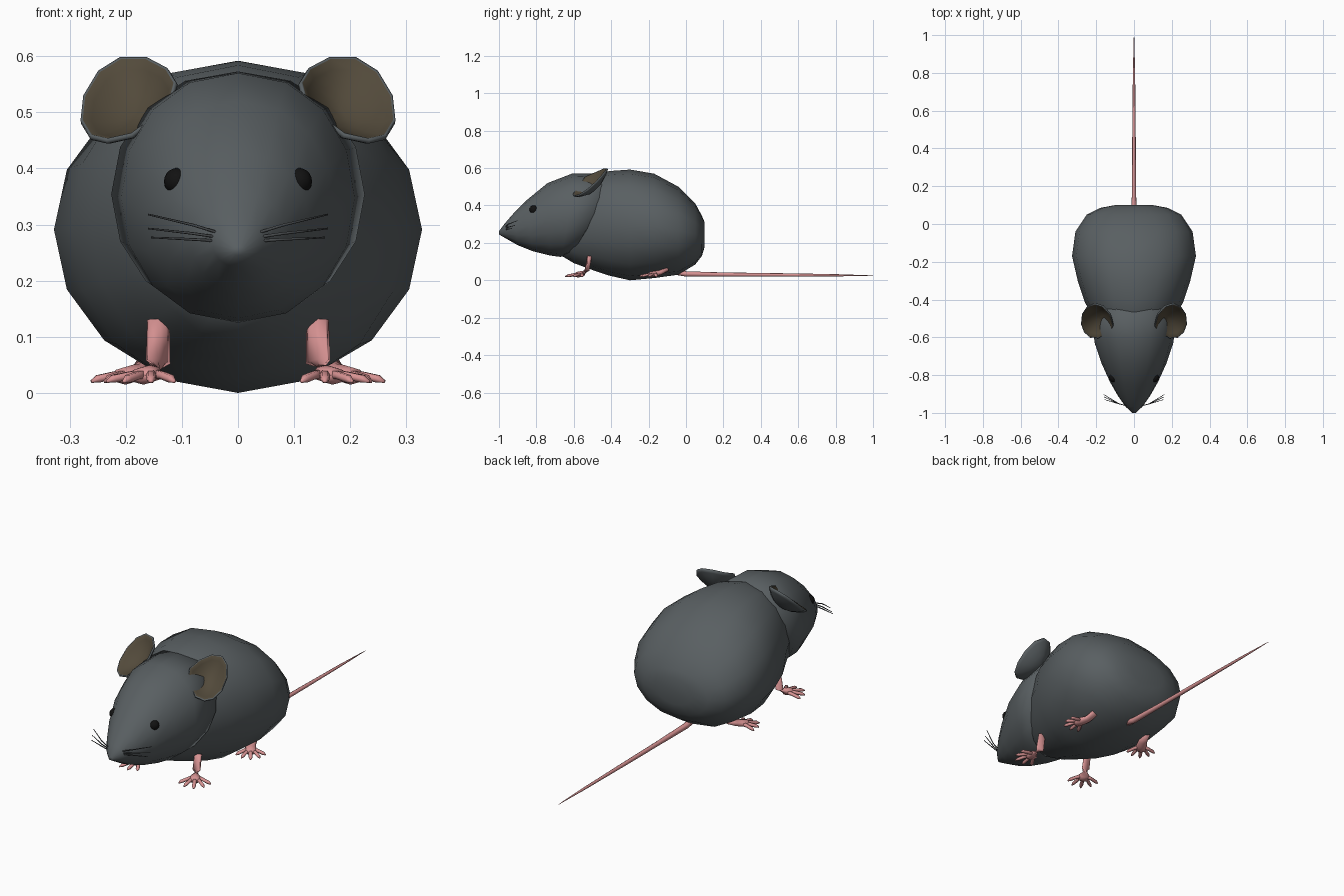
import bpy, bmesh
from math import sin, cos, pi, radians
from mathutils import Vector

if "Cube" in bpy.data.objects:
    bpy.data.objects.remove(bpy.data.objects["Cube"])


def material(name, rgb):
    m = bpy.data.materials.new(name)
    m.diffuse_color = (*rgb, 1)
    m.use_nodes = True
    m.node_tree.nodes["Principled BSDF"].inputs["Base Color"].default_value = m.diffuse_color
    return m


FUR = material("fur", (0.10, 0.115, 0.122))
PINK = material("pink skin", (0.68, 0.29, 0.29))
INNER = material("inner ear", (0.085, 0.068, 0.043))
BLACK = material("black", (0.006, 0.006, 0.006))
DARK = material("whisker", (0.06, 0.066, 0.07))


def skin(bm, rings):
    """Bridge equal-sized rings of points and cap both ends; returns the faces per band."""
    loops = [[bm.verts.new(p) for p in r] for r in rings]
    n = len(loops[0])
    bands = []
    for a, b in zip(loops, loops[1:]):
        bands.append([bm.faces.new((a[i], a[(i + 1) % n], b[(i + 1) % n], b[i])) for i in range(n)])
    bm.faces.new(loops[0])
    bands[-1].append(bm.faces.new(loops[-1]))
    return bands


def finish(name, bm, *mats):
    bmesh.ops.recalc_face_normals(bm, faces=bm.faces)
    for f in bm.faces:
        f.smooth = True
    me = bpy.data.meshes.new(name)
    bm.to_mesh(me)
    bm.free()
    ob = bpy.data.objects.new(name, me)
    bpy.context.collection.objects.link(ob)
    for m in mats:
        me.materials.append(m)
    return ob


def loft(name, sections, sides=16):
    """Sections: top (y, z), bottom (y, z), half width, backward bow of the sides."""
    rings = []
    for (yt, zt), (yb, zb), w, bow in sections:
        ring = []
        for i in range(sides):
            a = 2 * pi * i / sides
            c, s = cos(a), sin(a)
            c = (1 if c > 0 else -1) * abs(c) ** 0.92
            ring.append((w * c, (yt + yb) / 2 + (yt - yb) / 2 * s + bow * abs(c),
                         (zt + zb) / 2 + (zt - zb) / 2 * s))
        rings.append(ring)
    bm = bmesh.new()
    skin(bm, rings)
    return finish(name, bm, FUR)


def tube(bm, path, radii, sides=8, flat=1.0):
    pts = [Vector(p) for p in path]
    rings = []
    for k, (p, r) in enumerate(zip(pts, radii)):
        d = (pts[min(k + 1, len(pts) - 1)] - pts[max(k - 1, 0)]).normalized()
        ref = Vector((0, 0, 1)) if abs(d.z) < 0.8 else Vector((0, 1, 0))
        u = d.cross(ref).normalized()
        v = u.cross(d)
        rings.append([p + u * r * cos(2 * pi * i / sides) + v * r * flat * sin(2 * pi * i / sides)
                      for i in range(sides)])
    skin(bm, rings)


# body
loft("body", [((y, zt), (y, zb), w, 0) for y, zb, zt, w in [
    (0.10, 0.18, 0.31, 0.10), (0.085, 0.13, 0.345, 0.18), (0.05, 0.085, 0.41, 0.25),
    (-0.04, 0.03, 0.50, 0.31), (-0.17, 0.012, 0.57, 0.328), (-0.30, 0.0, 0.592, 0.298),
    (-0.41, 0.025, 0.584, 0.262), (-0.50, 0.055, 0.562, 0.215), (-0.60, 0.092, 0.50, 0.165),
    (-0.68, 0.14, 0.42, 0.09)]])

# head
loft("head", [
    ((-1.0, 0.262), (-1.0, 0.245), 0.010, 0), ((-0.968, 0.305), (-0.965, 0.225), 0.045, 0),
    ((-0.92, 0.36), (-0.90, 0.188), 0.085, 0), ((-0.85, 0.43), (-0.82, 0.156), 0.128, 0),
    ((-0.74, 0.52), (-0.73, 0.133), 0.173, 0), ((-0.61, 0.57), (-0.67, 0.125), 0.208, 0.01),
    ((-0.47, 0.573), (-0.645, 0.135), 0.226, 0.06), ((-0.42, 0.52), (-0.57, 0.20), 0.15, 0.03)])

# ears: cupped shells around a rim curve
RIM = [(0.11, -0.54, 0.555), (0.125, -0.48, 0.58), (0.163, -0.437, 0.60), (0.21, -0.422, 0.60),
       (0.25, -0.44, 0.575), (0.277, -0.48, 0.53), (0.282, -0.53, 0.485), (0.265, -0.575, 0.457),
       (0.235, -0.60, 0.45), (0.19, -0.607, 0.46), (0.15, -0.585, 0.49), (0.118, -0.56, 0.525)]
AXIS = Vector((0.33, -0.60, 0.73)).normalized()
CENTRE = sum((Vector(p) for p in RIM), Vector()) / len(RIM)


def ear_ring(f, depth, side):
    ring = []
    for p in RIM:
        q = CENTRE + (Vector(p) - CENTRE) * f - AXIS * depth
        ring.append((q.x * side, q.y, q.z))
    return ring


for side, label in ((-1, "left"), (1, "right")):
    bm = bmesh.new()
    back = [ear_ring(f, 0.008 + 0.05 * (1 - f * f), side) for f in (0.1, 0.45, 0.75, 0.92, 1.0)]
    front = [ear_ring(f, 0.05 * (0.9 - f * f), side) for f in (0.94, 0.8, 0.6, 0.35, 0.1)]
    bands = skin(bm, back + [ear_ring(0.985, 0, side)] + front)
    for band in bands[6:]:
        for f in band:
            f.material_index = 1
    finish(label + "_ear", bm, FUR, INNER)

    # eye
    bm = bmesh.new()
    bmesh.ops.create_uvsphere(bm, u_segments=16, v_segments=10, radius=0.024)
    bmesh.ops.translate(bm, verts=bm.verts, vec=(0.108 * side, -0.813, 0.377))
    finish(label + "_eye", bm, BLACK)

    # whiskers
    bm = bmesh.new()
    for z0, end in ((0.28, (0.16, -0.903, 0.318)), (0.275, (0.16, -0.915, 0.293)),
                    (0.27, (0.155, -0.93, 0.277))):
        tube(bm, [(0.018 * side, -0.968, z0), (0.08 * side, -0.952, (z0 + end[2]) / 2),
                  (end[0] * side, end[1], end[2])], (0.0028, 0.0026, 0.0015), 5)
    finish(label + "_whiskers", bm, DARK)

    # feet: ankle, flat palm and five fanned toes
    for part, palm, ankle, heading, size in (
            ("front_foot", (0.155, -0.555), (0.142, -0.515, 0.13), -60, 0.098),
            ("hind_foot", (0.185, -0.165), (0.16, -0.10, 0.06), -55, 0.09)):
        bm = bmesh.new()
        px, py = palm
        h = radians(heading)
        hx, hy = cos(h), sin(h)
        tube(bm, [(ankle[0] * side, ankle[1], ankle[2]),
                  ((px - 0.025 * hx) * side, py - 0.03 * hy, 0.055 if part[0] == "f" else 0.04),
                  (px * side, py, 0.035),
                  ((px + 0.03 * hx) * side, py + 0.03 * hy, 0.03),
                  ((px + 0.04 * hx) * side, py + 0.04 * hy, 0.028)],
             (0.020, 0.022, 0.026, 0.026, 0.012), 8, 0.6)
        for k in range(-2, 3):
            a = h + radians(30 * k)
            length = size * (1 - 0.07 * abs(k))
            tube(bm, [((px + cos(a) * length * t) * side, py + sin(a) * length * t, z)
                      for t, z in ((0.1, 0.034), (0.5, 0.031), (0.85, 0.025), (1.0, 0.02))],
                 (0.012, 0.009, 0.009, 0.003), 6, 0.85)
        finish(label + "_" + part, bm, PINK)

# tail
bm = bmesh.new()
tube(bm, [(0, -0.06, 0.045), (0, 0.0, 0.034), (0, 0.2, 0.031), (0, 0.5, 0.029),
          (0, 0.8, 0.027), (0, 1.0, 0.025)], (0.015, 0.014, 0.011, 0.009, 0.006, 0.001))
finish("tail", bm, PINK)
